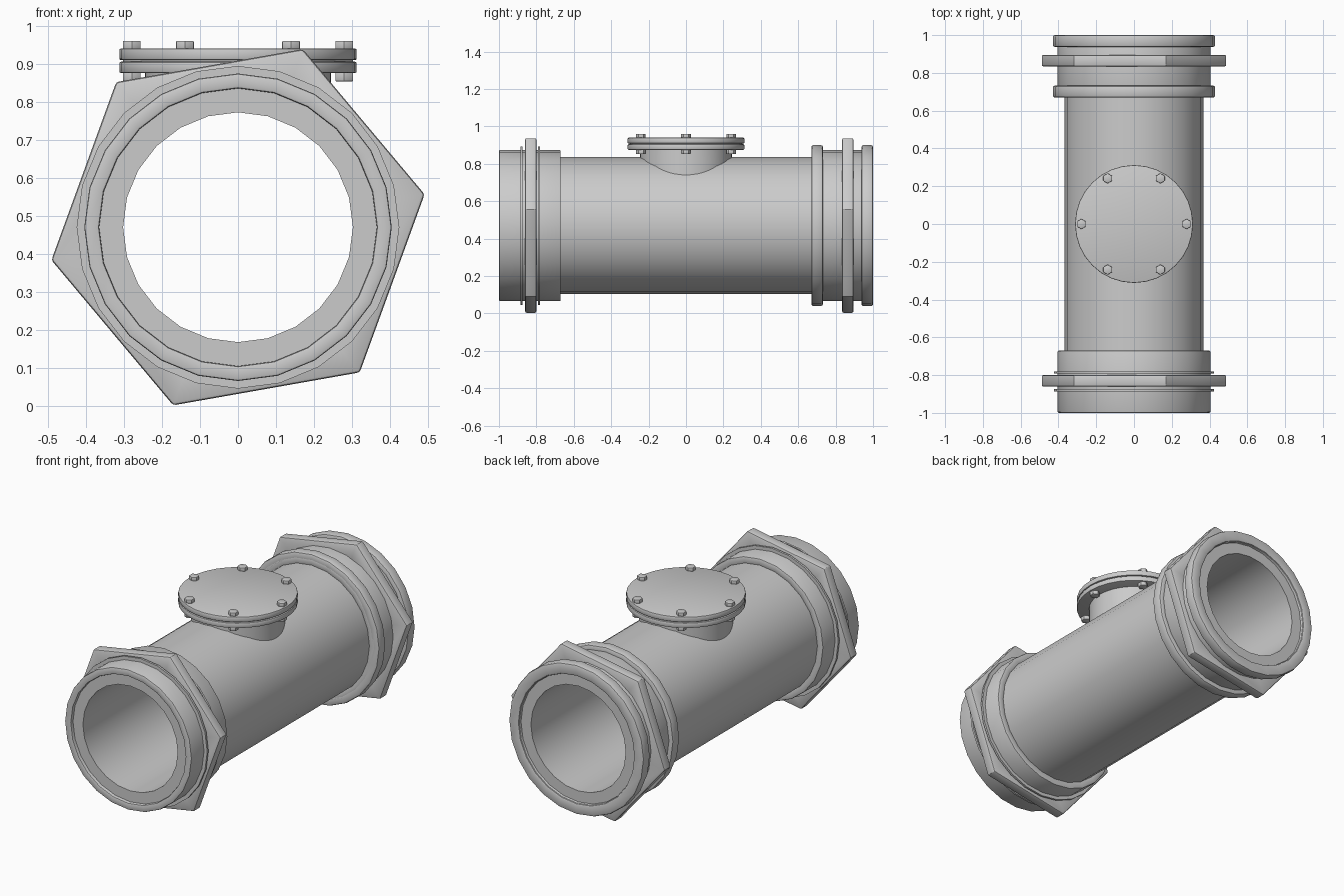
import bpy, bmesh
from math import sin, cos, pi, radians, sqrt
from mathutils import Matrix

if "Cube" in bpy.data.objects:
    bpy.data.objects.remove(bpy.data.objects["Cube"])

AXIS_Z = 0.47      # height of the main pipe axis
PIPE_R = 0.367
BORE_R = 0.302


def finish(bm, name, bevel=0.0):
    """Bevel the hard edges, shade smooth by angle and link the object."""
    bmesh.ops.recalc_face_normals(bm, faces=bm.faces)
    if bevel:
        hard = [e for e in bm.edges
                if len(e.link_faces) == 2 and e.calc_face_angle(0) > radians(35)]
        bmesh.ops.bevel(bm, geom=hard, offset=bevel, segments=2,
                        profile=0.5, affect='EDGES')
    me = bpy.data.meshes.new(name)
    bm.to_mesh(me)
    bm.free()
    ob = bpy.data.objects.new(name, me)
    bpy.context.collection.objects.link(ob)
    bpy.ops.object.select_all(action='DESELECT')
    ob.select_set(True)
    bpy.context.view_layer.objects.active = ob
    bpy.ops.object.shade_smooth_by_angle(angle=radians(30))
    return ob


def tube(name, inner, outer, y0, y1, bevel=0.0, sides=24, outer_sides_turn=None):
    """Ring around the pipe axis; optionally with a hexagonal outside."""
    bm = bmesh.new()
    rings = []
    for r, y in ((inner, y0), (outer, y0), (outer, y1), (inner, y1)):
        turn = outer_sides_turn or 0
        rings.append([bm.verts.new((r * cos(turn + 2 * pi * i / sides), y,
                                    AXIS_Z + r * sin(turn + 2 * pi * i / sides)))
                      for i in range(sides)])
    for k in range(4):
        a, b = rings[k], rings[(k + 1) % 4]
        for i in range(sides):
            j = (i + 1) % sides
            bm.faces.new((a[i], a[j], b[j], b[i]))
    return finish(bm, name, bevel)


def disc(name, r, z0, z1, x=0, y=0, sides=32, bevel=0.0):
    """Upright solid cylinder."""
    bm = bmesh.new()
    bmesh.ops.create_cone(bm, cap_ends=True, segments=sides, radius1=r, radius2=r,
                          depth=z1 - z0,
                          matrix=Matrix.Translation((x, y, (z0 + z1) / 2)) @
                          Matrix.Rotation(pi / 2, 4, 'Z'))
    return finish(bm, name, bevel)


# main pipe, slightly recessed inside the end sleeves
tube("main_pipe", BORE_R, PIPE_R, -0.98, 0.98)

# end sleeves and hexagonal nuts
for side, s in (("front", -1), ("back", 1)):
    tube(side + "_sleeve", PIPE_R - 0.002, 0.404, *sorted((s * 0.67, s * 0.995 - 0.005 * (s < 0))),
         bevel=0.006)
tube("front_nut", 0.385, 0.498, -0.86, -0.80, 0.008, 6, radians(10))
tube("back_nut", 0.385, 0.498, 0.835, 0.895, 0.008, 6, radians(10))

# thin washers at the front, thick rounded rims at the back
tube("front_washer_outer", 0.39, 0.424, -0.886, -0.874)
tube("front_washer_inner", 0.39, 0.424, -0.792, -0.78)
tube("back_rim_inner", 0.38, 0.43, 0.67, 0.732, 0.01)
tube("back_rim_outer", PIPE_R, 0.43, 0.938, 1.0, 0.01)

# hatch neck, its lower edge following the pipe
bm = bmesh.new()
NECK_R, N = 0.245, 48
pts = [(NECK_R * cos(2 * pi * i / N), NECK_R * sin(2 * pi * i / N)) for i in range(N)]
low = [bm.verts.new((x, y, AXIS_Z + sqrt(0.345 ** 2 - x * x))) for x, y in pts]
top = [bm.verts.new((x, y, 0.885)) for x, y in pts]
for i in range(N):
    j = (i + 1) % N
    bm.faces.new((low[i], low[j], top[j], top[i]))
finish(bm, "hatch_neck")

# hatch flange, gasket and lid
disc("hatch_flange", 0.312, 0.875, 0.905, bevel=0.005)
disc("hatch_gasket", 0.302, 0.90, 0.915)
disc("hatch_lid", 0.312, 0.909, 0.94, bevel=0.005)

# six bolts with heads above and nuts below
for i in range(6):
    x, y = 0.279 * cos(i * pi / 3), 0.279 * sin(i * pi / 3)
    for part, z0, z1 in (("head", 0.937, 0.96), ("nut", 0.853, 0.878)):
        bm_name = f"bolt_{part}_{i + 1}"
        ob = disc(bm_name, 0.027, z0, z1, sides=6, bevel=0.003)
        ob.data.transform(Matrix.Translation((x, y, 0)) @ Matrix.Rotation(pi / 2, 4, 'Z'))
